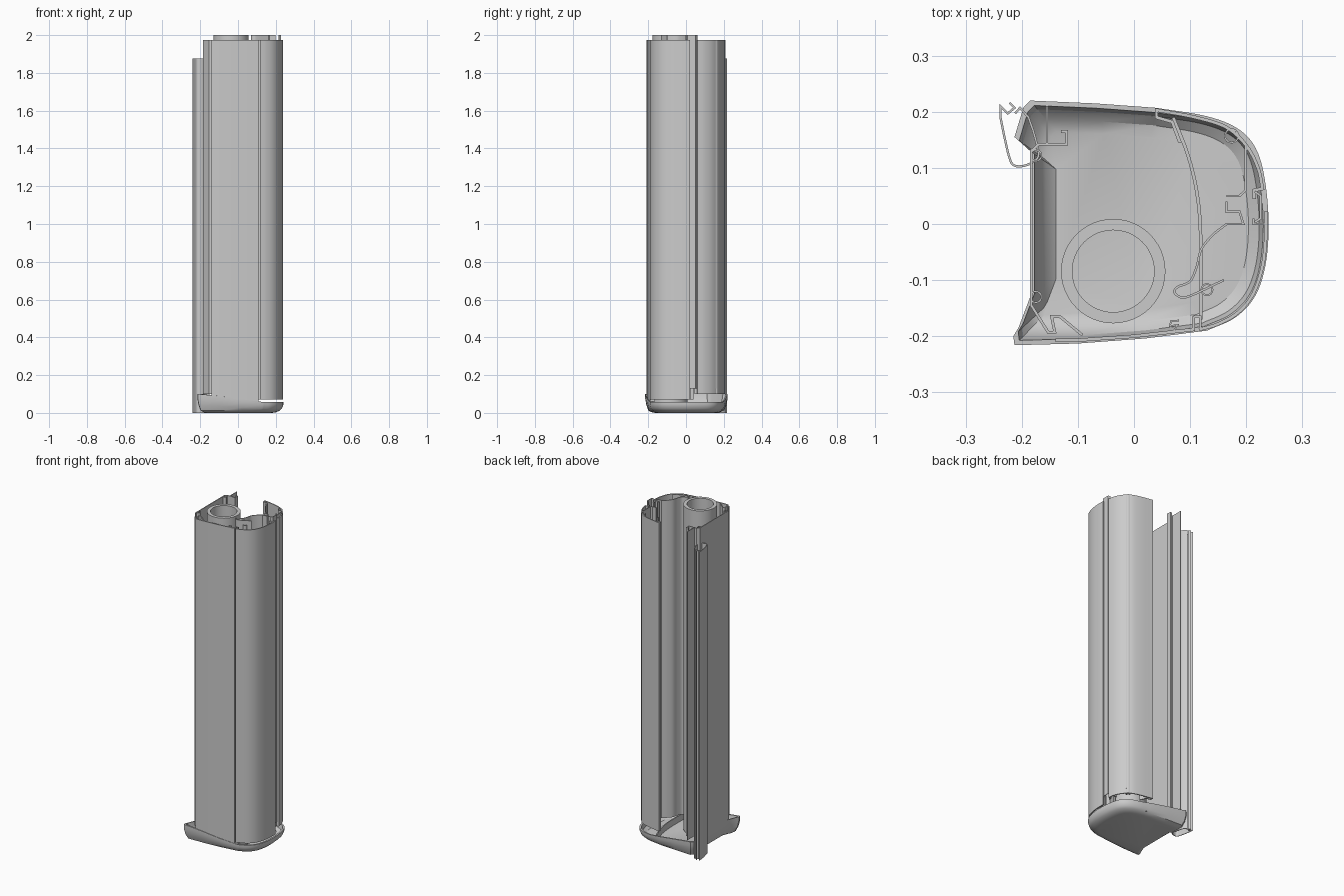
import bpy, bmesh, math
from mathutils import Vector


def finish(name, bm):
    bmesh.ops.recalc_face_normals(bm, faces=bm.faces)
    me = bpy.data.meshes.new(name)
    bm.to_mesh(me)
    bm.free()
    ob = bpy.data.objects.new(name, me)
    bpy.context.collection.objects.link(ob)
    bpy.context.view_layer.objects.active = ob
    ob.select_set(True)
    bpy.ops.object.shade_smooth_by_angle(angle=math.radians(30))
    ob.select_set(False)
    return ob


def smooth(pts, n=6):
    """Catmull-Rom curve through the points."""
    p = [Vector(q) for q in pts]
    p = [2 * p[0] - p[1]] + p + [2 * p[-1] - p[-2]]
    out = []
    for i in range(1, len(p) - 2):
        a, b, c, d = p[i - 1:i + 3]
        for k in range(n):
            t = k / n
            out.append(0.5 * (2 * b + (c - a) * t + (2 * a - 5 * b + 4 * c - d) * t * t
                              + (3 * b - a - 3 * c + d) * t ** 3))
    return [tuple(q) for q in out] + [tuple(pts[-1])]


def strip(name, pts, z0, z1, t=0.005, closed=False):
    """Thin wall of thickness t following a plan path, extruded from z0 to z1."""
    p = [Vector(q) for q in pts]
    n = len(p)
    bm = bmesh.new()
    rings = []
    for i in range(n):
        prev = p[i - 1] if i or closed else None
        nxt = p[(i + 1) % n] if i < n - 1 or closed else None
        d1 = (p[i] - prev).normalized() if prev else (nxt - p[i]).normalized()
        d2 = (nxt - p[i]).normalized() if nxt else d1
        n1, n2 = Vector((-d1.y, d1.x)), Vector((-d2.y, d2.x))
        m = (n1 + n2).normalized()
        m = m * (t / 2 / max(m.dot(n1), 0.45))
        a, b = p[i] + m, p[i] - m
        rings.append([bm.verts.new((q.x, q.y, z)) for q, z in
                      ((a, z0), (b, z0), (b, z1), (a, z1))])
    for i in range(n if closed else n - 1):
        r, s = rings[i], rings[(i + 1) % n]
        for k in range(4):
            bm.faces.new((r[k], r[(k + 1) % 4], s[(k + 1) % 4], s[k]))
    if not closed:
        bm.faces.new(rings[0])
        bm.faces.new(rings[-1])
    return finish(name, bm)


def circle(cx, cy, r, n=32, a0=0, a1=360):
    full = abs(a1 - a0) == 360
    return [(cx + r * math.cos(math.radians(a0 + (a1 - a0) * i / (n if full else n - 1))),
             cy + r * math.sin(math.radians(a0 + (a1 - a0) * i / (n if full else n - 1))))
            for i in range(n)]


# base tray: plan outline lofted through a rounded underside and hollow inside
nose = smooth([(0.13, -0.19), (0.18, -0.167), (0.215, -0.13), (0.234, -0.075), (0.24, 0),
               (0.233, 0.08), (0.217, 0.135), (0.185, 0.17), (0.13, 0.192), (0.04, 0.207)])
outline = ([(-0.185, 0.13), (-0.185, -0.13), (-0.206, -0.185), (-0.215, -0.2),
            (-0.213, -0.216), (-0.1, -0.213), (0.02, -0.204)] + nose +
           [(-0.07, 0.215), (-0.185, 0.22), (-0.197, 0.208), (-0.213, 0.155)])


def rim(x):
    return 0.1 - 0.042 * min(1, max(0, (x + 0.17) / 0.28))


bm = bmesh.new()
rings = []
for s, f in ((0.76, 0), (0.84, 0.05), (0.92, 0.17), (0.97, 0.4), (1, 0.75), (1, 1),
             (0.96, 1), (0.93, 0.55), (0.85, 0.32), (0.75, 0.27)):
    rings.append([bm.verts.new((x * s, y * s, rim(x) * f if f > 0.3 else 0.07 * f))
                  for x, y in outline])
n = len(outline)
for r, q in zip(rings, rings[1:]):
    for i in range(n):
        bm.faces.new((r[i], r[(i + 1) % n], q[(i + 1) % n], q[i]))
bm.faces.new(rings[0])
bm.faces.new(rings[-1])
finish("base_tray", bm)

# low curved divider inside the tray
strip("tray_divider", smooth([(0.07, 0.19), (0.097, 0.12), (0.113, 0.05), (0.119, -0.03),
                              (0.119, -0.17)]), 0.015, 0.058, 0.006)

# round pipe
strip("pipe", circle(-0.037, -0.084, 0.083, 48), 0.025, 2.0, 0.02, True)

# rear panel with folded ends
Z = 1.975
strip("rear_panel", [(-0.13, 0.165), (-0.12, 0.165), (-0.12, 0.142), (-0.17, 0.142),
                     (-0.183, 0.13), (-0.183, -0.122), (-0.183, -0.145), (-0.153, -0.193),
                     (-0.141, -0.193), (-0.147, -0.165), (-0.132, -0.165), (-0.092, -0.198)],
      0.1, Z)
strip("rear_panel_flange", [(-0.155, 0.142), (-0.155, 0.21)], 0.1, Z, 0.004)
for i, y in enumerate((0.122, -0.13)):
    strip(f"rear_screw_port_{i}", circle(-0.175, y, 0.01, 12, -130, 130), 0.1, Z, 0.003)

# side panel on the front face
strip("side_panel", [(-0.14, -0.207), (-0.1, -0.207), (0, -0.2), (0.106, -0.188),
                     (0.106, -0.165)], 0.06, Z, 0.006)
strip("side_panel_hook", [(0.07, -0.192), (0.078, -0.18), (0.064, -0.182), (0.066, -0.173),
                          (0.08, -0.172)], 0.1, Z, 0.003)

# rounded nose cover, front half, with its lip
strip("front_cover", smooth([(0.116, -0.188), (0.15, -0.178), (0.185, -0.158), (0.212, -0.125),
                             (0.229, -0.075), (0.235, -0.02), (0.235, 0.022)]), 0.07, Z, 0.006)
strip("front_cover_lip", [(0.234, 0.0), (0.213, 0.0), (0.213, 0.01)], 0.07, Z, 0.004)
strip("front_cover_return", [(0.118, -0.185), (0.118, -0.165), (0.106, -0.165)], 0.07, Z, 0.004)

# rear half of the nose cover, with return web and screw port
strip("rear_cover", [(0.082, 0.145), (0.068, 0.182), (0.04, 0.19)] +
      smooth([(0.04, 0.203), (0.11, 0.19), (0.165, 0.172), (0.2, 0.14), (0.221, 0.1),
              (0.229, 0.063)]) + [(0.214, 0.06), (0.214, 0.045)], 0.1, Z, 0.006)
strip("rear_cover_web", [(0.185, 0.16), (0.199, 0.14), (0.199, 0.06), (0.188, 0.05),
                         (0.165, 0.05)], 0.13, Z, 0.004)
strip("rear_cover_screw_port", circle(0.174, 0.157, 0.012, 16), 0.1, Z, 0.003, True)
strip("groove_strip", [(0.215, 0.058), (0.226, 0.05), (0.226, 0.01), (0.215, 0.003)],
      0.13, 2.0, 0.004)

# curved inner guide behind the front cover
strip("inner_guide", [(0.165, 0.04), (0.165, 0.022), (0.188, 0.022), (0.195, 0.0)] +
      smooth([(0.165, 0.0), (0.14, -0.02), (0.12, -0.045), (0.112, -0.075), (0.1, -0.102),
              (0.078, -0.112), (0.072, -0.122), (0.085, -0.131), (0.105, -0.126),
              (0.16, -0.1)]), 0.07, 2.0, 0.004)
strip("inner_guide_port", circle(0.13, -0.117, 0.01, 14), 0.07, Z, 0.003, True)

# hinge-side clip profile, standing on the ground
strip("clip_profile", [(-0.222, 0.216), (-0.213, 0.207), (-0.225, 0.197), (-0.238, 0.21),
                       (-0.238, 0.19)] +
      smooth([(-0.232, 0.16), (-0.222, 0.118), (-0.213, 0.104), (-0.195, 0.104),
              (-0.178, 0.112), (-0.17, 0.125), (-0.178, 0.16), (-0.188, 0.19)], 4) +
      [(-0.203, 0.207), (-0.212, 0.197)], 0, 1.875, 0.004)
